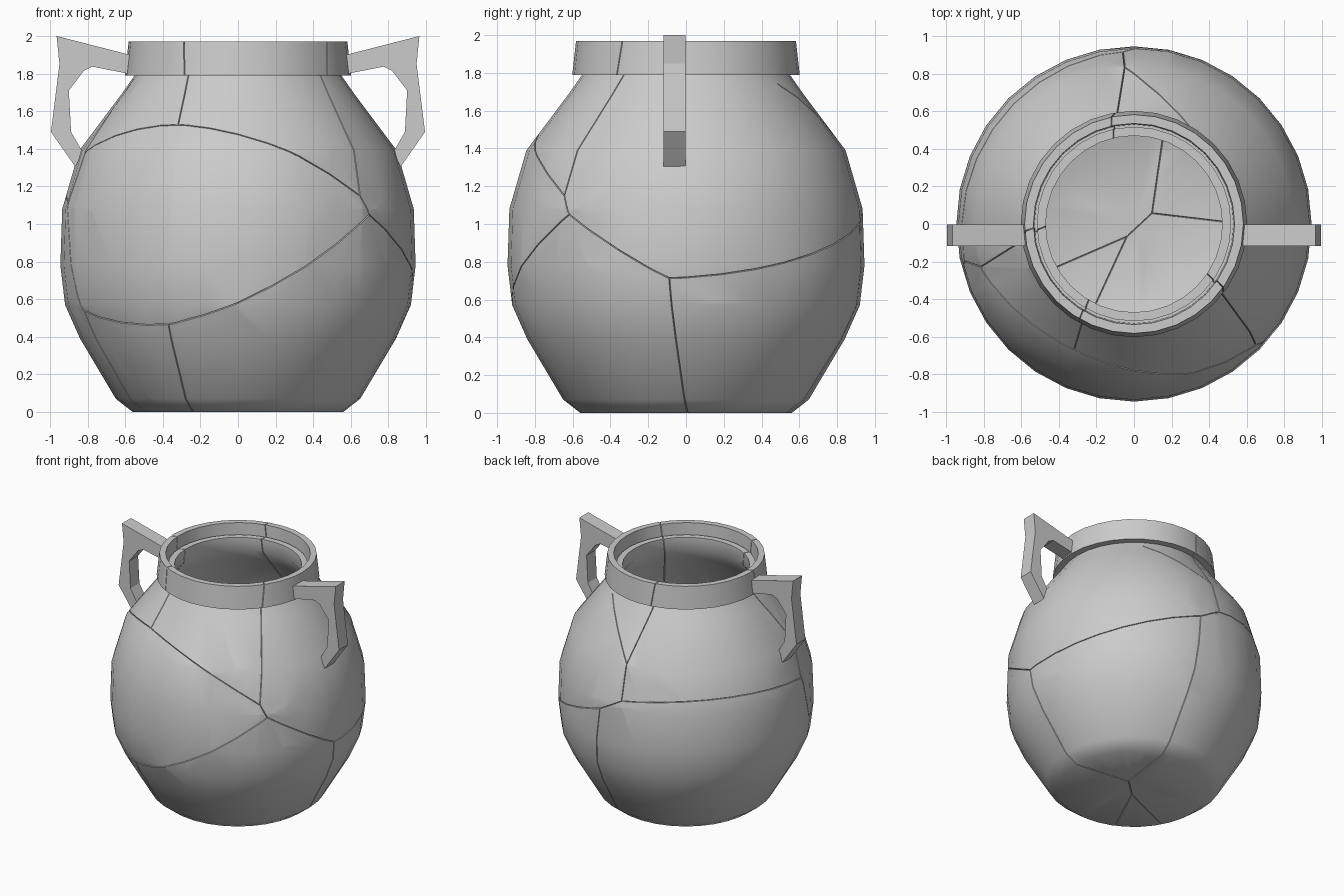
import bpy, bmesh, math
from mathutils import Vector, Matrix

if "Cube" in bpy.data.objects:
    bpy.data.objects.remove(bpy.data.objects["Cube"])


def finish(bm, name, angle=None):
    bmesh.ops.recalc_face_normals(bm, faces=bm.faces[:])
    me = bpy.data.meshes.new(name)
    bm.to_mesh(me)
    bm.free()
    ob = bpy.data.objects.new(name, me)
    bpy.context.collection.objects.link(ob)
    if angle:
        bpy.ops.object.select_all(action='DESELECT')
        ob.select_set(True)
        bpy.context.view_layer.objects.active = ob
        bpy.ops.object.shade_smooth_by_angle(angle=math.radians(angle))
    return ob


def lathe(profile, n=32):
    # closed solid of revolution; profile starts and ends on the axis
    bm = bmesh.new()
    rings = []
    for r, z in profile:
        if r == 0:
            rings.append([bm.verts.new((0, 0, z))] * n)
        else:
            rings.append([bm.verts.new((r * math.cos(2 * math.pi * i / n),
                                        r * math.sin(2 * math.pi * i / n), z))
                          for i in range(n)])
    for a, b in zip(rings, rings[1:]):
        for i in range(n):
            j = (i + 1) % n
            bm.faces.new(list(dict.fromkeys((a[i], a[j], b[j], b[i]))))
    bmesh.ops.recalc_face_normals(bm, faces=bm.faces[:])
    return bm


# jar: outer wall, collar with inner ledge, inner wall, floor
outer = [(0, 0), (.56, 0), (.65, .07), (.84, .39), (.92, .57), (.945, .78),
         (.935, 1.08), (.845, 1.39), (.62, 1.69), (.55, 1.79)]
collar = [(.602, 1.79), (.582, 1.97), (.535, 1.97), (.53, 1.84),
          (.517, 1.84), (.517, 1.88), (.47, 1.88)]
inner = [(.47, 1.78), (.55, 1.66), (.77, 1.36), (.855, 1.07), (.865, .78),
         (.84, .6), (.77, .42), (.6, .13), (.5, .07), (0, .07)]
jar = lathe(outer + collar + inner)

# crack network: junction points joined by arcs seen from the jar's middle
C = Vector((0, 0, 1))
N = dict(
    n1=(-.32, -.67, 1.53), n2=(.65, -.645, 1.15), n3=(.70, -.62, 1.05),
    n4=(-.37, -.79, .465), n6=(-.82, -.38, .54), n7=(.94, -.09, .71),
    n8=(-.05, .84, 1.40), n9=(-.06, .93, 1.13), n10=(.13, .92, 1.02),
    n11=(-.82, -.23, 1.38), n12=(-.91, -.2, 1.12),
    p=(.1, .06, .03), q=(-.04, -.07, .03), s=(.3, .53, 1.73),
    r1=(-.23, -.36, 1.97), r2=(.36, -.22, 1.97),
    r3=(-.42, .02, 1.97), r4=(-.12, .40, 1.97))
ARCS = ("n1-n2 n2-n3 n3-n4 n4-n6 n6-n12 n12-n11 n11-n1 n1-r1 n2-r2 n11-r3 "
        "n9-n8 n8-r4 n8-s n3-n7 n7-n10 n10-n9 n9-n12 n7-p p-n10 p-q q-n4 q-n6")


def in_wedge(p, a, b, n):
    u = p - C
    return (a.cross(u).dot(n) > -1e-5 and u.cross(b).dot(n) > -1e-5
            and u.dot(a + b) > 0)


WIDTH, DEPTH = .003, .012
arcs = []
for pair in ARCS.split():
    a, b = ((Vector(N[k]) - C).normalized() for k in pair.split('-'))
    n = a.cross(b).normalized()
    arcs.append((a, b, n))
    wide_a = Matrix.Rotation(-.25, 3, n) @ a
    wide_b = Matrix.Rotation(.25, 3, n) @ b
    for off in (-WIDTH, 0, WIDTH):
        faces = [f for f in jar.faces
                 if any(in_wedge(v.co, wide_a, wide_b, n) for v in f.verts)]
        edges = list({e for f in faces for e in f.edges})
        verts = list({v for f in faces for v in f.verts})
        bmesh.ops.bisect_plane(jar, geom=verts + edges + faces, dist=1e-5,
                               plane_co=C + n * off, plane_no=n)

# sink the middle line of every crack into a fine V groove
jar.normal_update()
sink = [v for v in jar.verts
        if any(abs((v.co - C).dot(n)) < 3e-5 and in_wedge(v.co, a, b, n)
               for a, b, n in arcs)]
moves = [(v, v.normal.copy()) for v in sink]
for v, nor in moves:
    v.co -= nor * DEPTH
finish(jar, "cracked_jar", 40)

# handles: angular flat bars, mirrored left and right
bar = [(.575, 1.90), (.965, 2.0), (.95, 1.85), (.995, 1.49), (.866, 1.305),
       (.825, 1.38), (.888, 1.49), (.90, 1.71), (.82, 1.815), (.775, 1.837),
       (.585, 1.80)]
for side, name in ((-1, "left_handle"), (1, "right_handle")):
    bm = bmesh.new()
    f = bm.faces.new([bm.verts.new((side * x, -.118, z)) for x, z in bar])
    ext = bmesh.ops.extrude_face_region(bm, geom=[f], use_keep_orig=True)
    bmesh.ops.translate(bm, vec=(0, .115, 0),
                        verts=[g for g in ext['geom']
                               if isinstance(g, bmesh.types.BMVert)])
    finish(bm, name)
